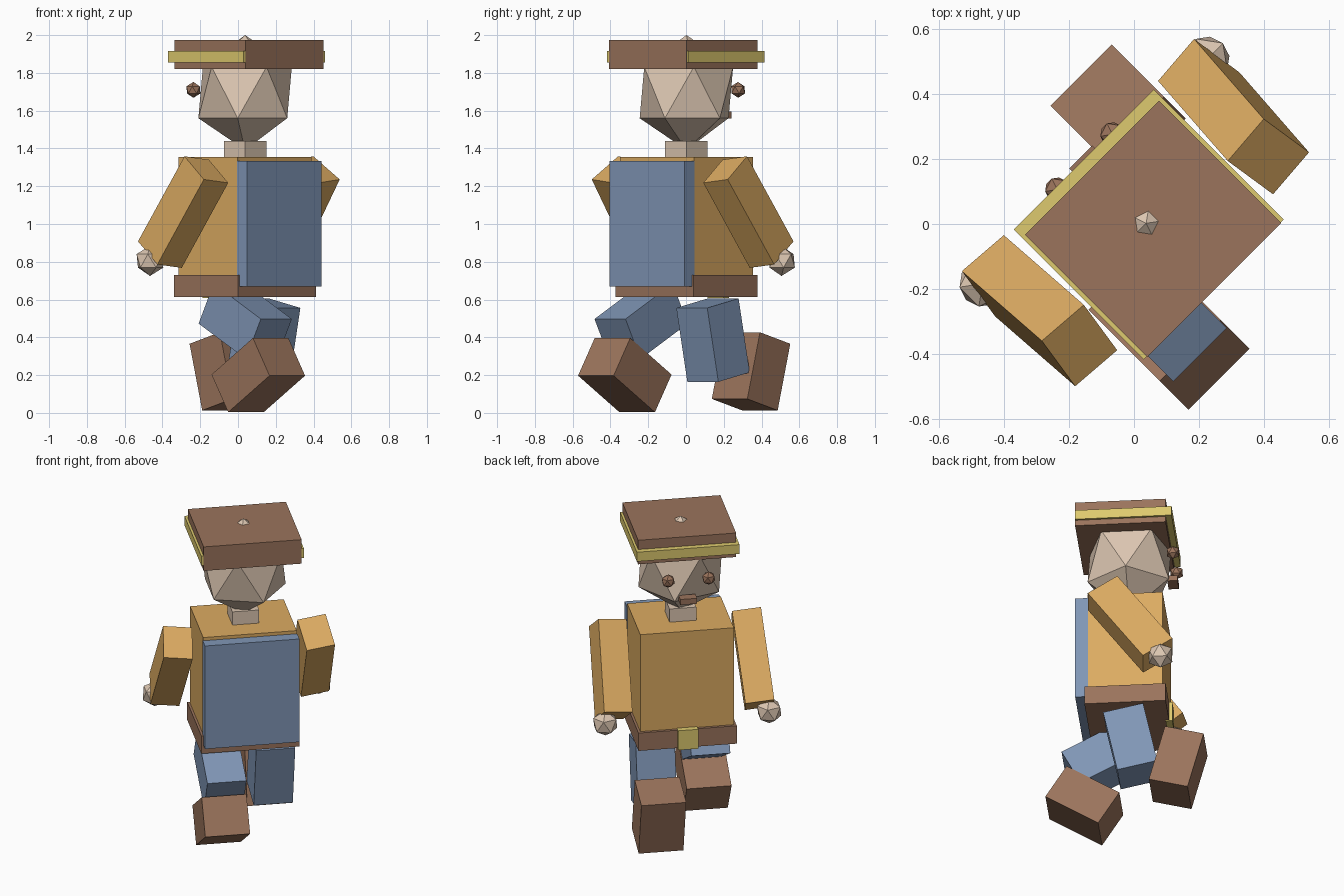
import bpy, bmesh
from math import radians
from mathutils import Matrix, Euler, Vector

cube = bpy.data.objects.get("Cube")
if cube:
    bpy.data.objects.remove(cube, do_unlink=True)

# The figure is built facing local +Y, then turned as a whole
TURN = Matrix.Rotation(radians(45), 4, 'Z')
AXIS_X, AXIS_Y = 0.028, -0.025      # vertical axis of the body


def material(name, *rgb):
    def linear(c):
        c /= 255
        return c / 12.92 if c <= 0.04045 else ((c + 0.055) / 1.055) ** 2.4
    color = (*map(linear, rgb), 1)
    mat = bpy.data.materials.new(name)
    mat.use_nodes = True
    mat.diffuse_color = color
    mat.node_tree.nodes["Principled BSDF"].inputs["Base Color"].default_value = color
    return mat


brown = material("brown leather", 155, 116, 92)
shirt = material("tan cloth", 220, 171, 98)
blue = material("blue cloth", 128, 150, 182)
skin = material("skin", 221, 199, 178)
yellow = material("yellow trim", 222, 202, 110)


def add_part(name, bm, size, center, rotation, mat):
    bmesh.ops.scale(bm, vec=Vector(size), verts=bm.verts)
    mesh = bpy.data.meshes.new(name)
    bm.to_mesh(mesh)
    bm.free()
    mesh.materials.append(mat)
    obj = bpy.data.objects.new(name, mesh)
    bpy.context.collection.objects.link(obj)
    turn = Euler([radians(a) for a in rotation]).to_matrix().to_4x4()
    obj.matrix_world = TURN @ Matrix.Translation(center) @ turn
    return obj


def box(name, mat, size, center, rotation=(0, 0, 0)):
    bm = bmesh.new()
    bmesh.ops.create_cube(bm, size=1)
    return add_part(name, bm, size, center, rotation, mat)


def ball(name, mat, size, center, rotation=(0, 0, 0)):
    bm = bmesh.new()
    bmesh.ops.create_icosphere(bm, subdivisions=1, radius=1)
    return add_part(name, bm, size, center, rotation, mat)


# Hat with its band
box("hat", brown, (0.582, 0.532, 0.155), (0.031, -0.052, 1.897))
box("hat_band", yellow, (0.61, 0.566, 0.06), (0.031, -0.033, 1.885))

# Head, face and neck
ball("head", skin, (0.28, 0.28, 0.304), (AXIS_X, AXIS_Y, 1.696), (0, 0, 180))
box("mouth", brown, (0.1, 0.06, 0.035), (0.03, 0.232, 1.577))
box("neck", skin, (0.159, 0.159, 0.14), (AXIS_X, AXIS_Y, 1.37))

# Trunk, belt and backpack
box("torso", shirt, (0.556, 0.44, 0.68), (AXIS_X, AXIS_Y, 1.015))
box("belt", brown, (0.584, 0.477, 0.115), (AXIS_X, AXIS_Y, 0.672))
box("belt_buckle", yellow, (0.12, 0.04, 0.125), (AXIS_X, 0.213, 0.672))
box("backpack", blue, (0.561, 0.075, 0.665), (AXIS_X, -0.281, 1.002))

# Paired eyes, arms and hands
for side, s in (("right", 1), ("left", -1)):
    ball(side + "_eye", brown, (0.042,) * 3, (AXIS_X + s * 0.12, 0.242, 1.71))
    box(side + "_arm", shirt, (0.171, 0.212, 0.556),
        (AXIS_X + s * 0.422, 0.017, 1.063), (35.5, -6 * s, 4.4 * s))
    ball(side + "_hand", skin, (0.08,) * 3, (AXIS_X + s * 0.487, 0.2, 0.805))

# Striding legs: right steps forward, left bends back
THIGH = (0.232, 0.24, 0.4)
BOOT = (0.266, 0.235, 0.365)
for side, s, thigh, boot in (
        ("right", 1, (0.005, 0.385, 12), (0.278, 0.22, -15)),
        ("left", -1, (-0.195, 0.485, -62), (-0.305, 0.2, -122))):
    x = AXIS_X + s * 0.169
    box(side + "_thigh", blue, THIGH, (x, *thigh[:2]), (thigh[2], 0, 0))
    box(side + "_boot", brown, BOOT, (x + s * 0.012, *boot[:2]), (boot[2], 0, 0))
